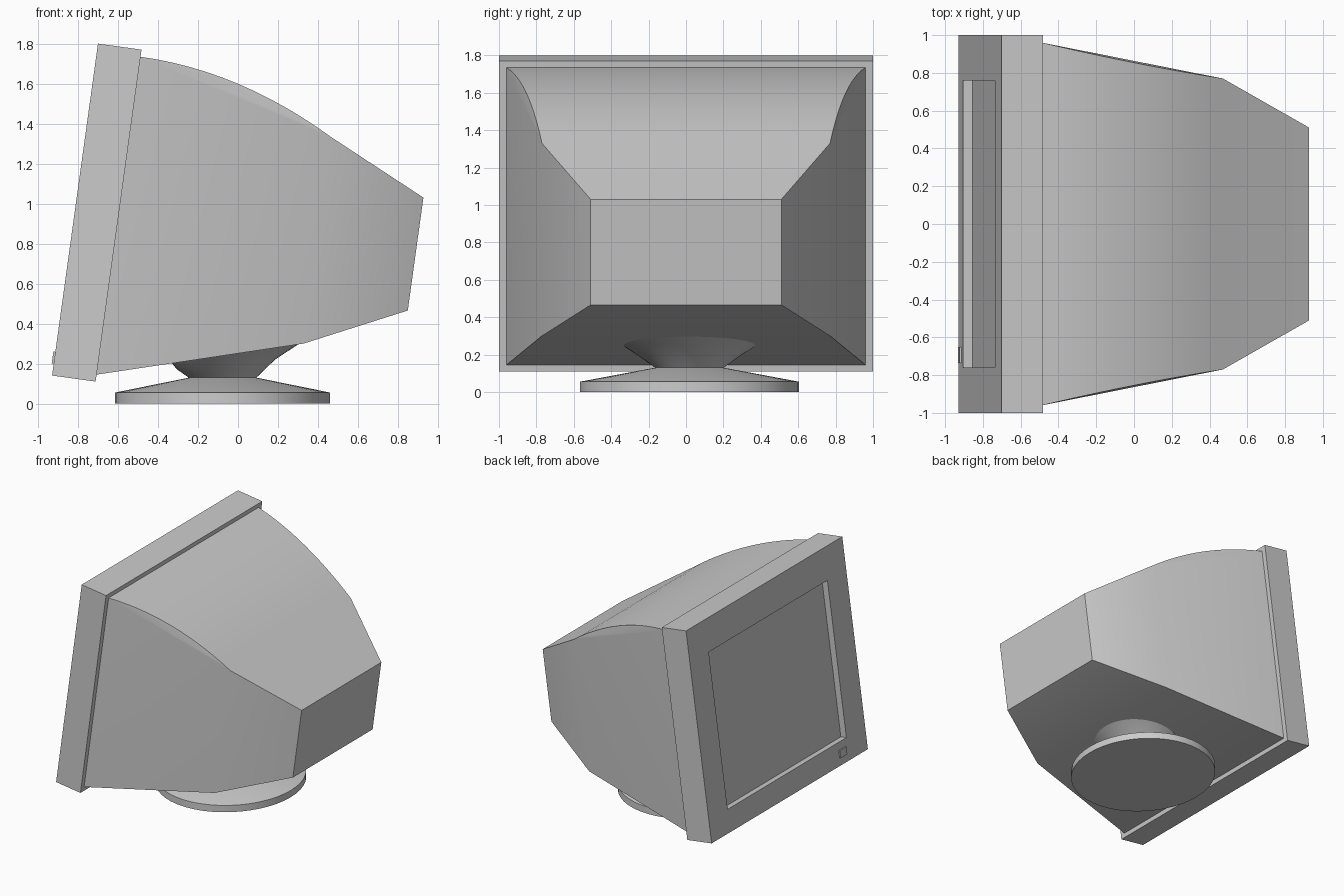
import bpy, bmesh, math
from mathutils import Vector

cube = bpy.data.objects.get("Cube")
if cube:
    bpy.data.objects.remove(cube, do_unlink=True)

grey = bpy.data.materials.new("light_grey_plastic")
grey.use_nodes = True
GREY = (0.6, 0.6, 0.6, 1)
grey.diffuse_color = GREY
grey.node_tree.nodes["Principled BSDF"].inputs["Base Color"].default_value = GREY

# Tilted frame of the housing: d runs back from the screen, s runs up it
TILT = 0.1374
BACK = Vector((math.cos(TILT), 0, -math.sin(TILT)))
UP = Vector((math.sin(TILT), 0, math.cos(TILT)))
CORNER = Vector((-0.93, 0, 0.14))


def tilted(d, y, s):
    return CORNER + BACK * d + UP * s + Vector((0, y, 0))


def finish(name, bm):
    bmesh.ops.recalc_face_normals(bm, faces=bm.faces)
    mesh = bpy.data.meshes.new(name)
    bm.to_mesh(mesh)
    bm.free()
    mesh.materials.append(grey)
    obj = bpy.data.objects.new(name, mesh)
    bpy.context.collection.objects.link(obj)
    bpy.ops.object.select_all(action='DESELECT')
    obj.select_set(True)
    bpy.context.view_layer.objects.active = obj
    bpy.ops.object.shade_smooth_by_angle(angle=math.radians(30))
    return obj


def loft(name, rings):
    """Skin a list of equal rings and cap both ends."""
    bm = bmesh.new()
    rows = [[bm.verts.new(p) for p in ring] for ring in rings]
    n = len(rows[0])
    for a, b in zip(rows, rows[1:]):
        for i in range(n):
            j = (i + 1) % n
            bm.faces.new((a[i], a[j], b[j], b[i]))
    bm.faces.new(rows[0])
    bm.faces.new(rows[-1])
    return finish(name, bm)


def rect(d, y0, y1, s0, s1):
    return [tilted(d, y, s) for y, s in ((y0, s0), (y1, s0), (y1, s1), (y0, s1))]


def oval(cx, z, rx, ry, slope=0, n=48):
    return [Vector((cx + rx * math.cos(a), 0.018 + ry * math.sin(a),
                    z + slope * rx * math.cos(a)))
            for a in (2 * math.pi * i / n for i in range(n))]


# Bezel with the recessed screen
loft("screen_bezel", [
    rect(0.22, -1, 1, 0, 1.676),
    rect(0, -1, 1, 0, 1.676),
    rect(0, -0.76, 0.76, 0.18, 1.42),
    rect(0.05, -0.76, 0.76, 0.18, 1.42),
])

# Power button
loft("power_button", [
    rect(0.01, -0.735, -0.65, 0.06, 0.12),
    rect(-0.01, -0.735, -0.65, 0.06, 0.12),
])

# Housing: arched roof, tapering sides, floor and rear panel
STEPS = 12
D0, D1, D2 = 0.22, 1.225, 1.718
bm = bmesh.new()


def mirrored(d, y, s):
    return [bm.verts.new(tilted(d, side * y, s)) for side in (-1, 1)]


roof = []
for i in range(STEPS + 1):
    t = i / STEPS
    y = 0.96 - 0.19 * t - 0.045 * t * (1 - t)
    roof.append(mirrored(D0 + (D1 - D0) * t, y, 1.64 - 0.27 * t * t))
rear_top = mirrored(D2, 0.51, 1.136)
floor = [mirrored(D0, 0.96, 0.035), mirrored(D1, 0.77, 0.331), mirrored(D2, 0.51, 0.566)]

strip = roof + [rear_top]
for line in (strip, floor):
    for a, b in zip(line, line[1:]):
        bm.faces.new((a[0], a[1], b[1], b[0]))
edges = [roof[0], roof[-1], rear_top]
for k in (0, 1):
    for i in (0, 1):
        bm.faces.new((floor[i][k], floor[i + 1][k], edges[i + 1][k], edges[i][k]))
    # Slim facets between the arch and its chord
    for a, b in zip(roof[1:], roof[2:]):
        bm.faces.new((roof[0][k], a[k], b[k]))
for low, high in ((floor[0], roof[0]), (floor[2], rear_top)):
    bm.faces.new((low[0], low[1], high[1], high[0]))
finish("rear_housing", bm)

# Foot and tilting swivel
CX = -0.077
loft("base_foot", [
    oval(CX, 0, 0.5375, 0.585),
    oval(CX, 0.055, 0.5375, 0.585),
    oval(CX, 0.13, 0.167, 0.182),
])
loft("swivel_bowl", [
    oval(CX, 0.128, 0.167, 0.182),
    oval(-0.06, 0.195, 0.245, 0.272, 0.1),
    oval(-0.015, 0.25, 0.317, 0.353, 0.147),
])
